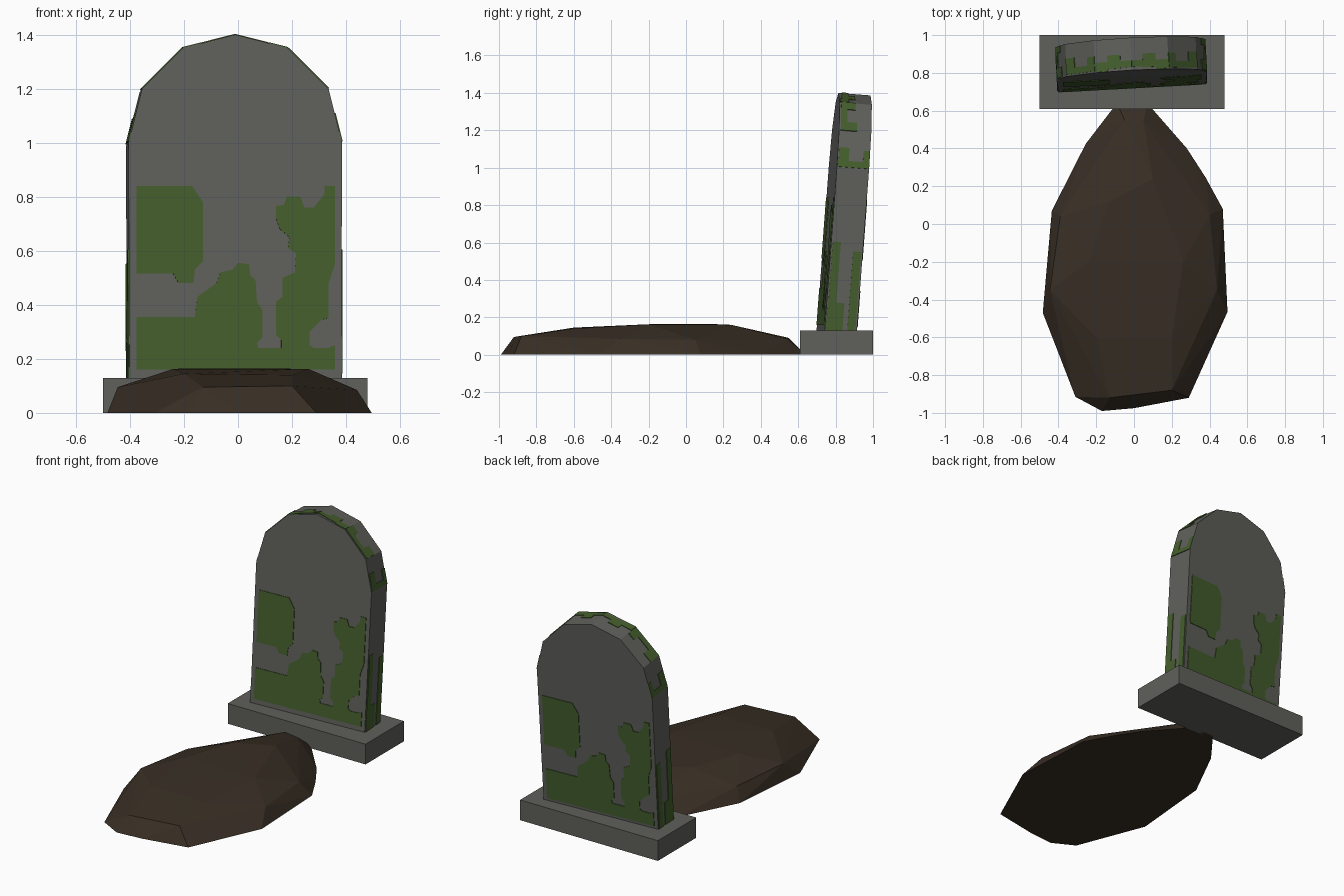
import bpy, bmesh
from mathutils import Vector

if "Cube" in bpy.data.objects:
    bpy.data.objects.remove(bpy.data.objects["Cube"])


def material(name, rgb):
    m = bpy.data.materials.new(name)
    m.diffuse_color = (*rgb, 1)
    m.use_nodes = True
    m.node_tree.nodes["Principled BSDF"].inputs["Base Color"].default_value = m.diffuse_color
    return m


STONE = material("grey stone", (0.115, 0.115, 0.105))
MOSS = material("green moss", (0.058, 0.113, 0.026))
SOIL = material("dark soil", (0.040, 0.028, 0.018))


def finish(bm, name, mat):
    bmesh.ops.recalc_face_normals(bm, faces=bm.faces)
    mesh = bpy.data.meshes.new(name)
    bm.to_mesh(mesh)
    bm.free()
    mesh.materials.append(mat)
    obj = bpy.data.objects.new(name, mesh)
    bpy.context.collection.objects.link(obj)
    return obj


def place(u, d, z):
    """Lean the slab back and turn it slightly (u across, d depth, z up)."""
    return Vector((u - 0.055 * d,
                   0.72 + 0.055 * u + 0.075 * (z - 0.13) + d,
                   z - 0.08 * d))


def prism(bm, outline, d0, d1):
    """Extrude a (u, z) outline through the slab's depth."""
    a = [bm.verts.new(place(u, d0, z)) for u, z in outline]
    b = [bm.verts.new(place(u, d1, z)) for u, z in outline]
    n = len(a)
    caps = [bm.faces.new(a), bm.faces.new(b[::-1])]
    for i in range(n):
        j = (i + 1) % n
        bm.faces.new((a[i], b[i], b[j], a[j]))
    if n > 7:
        bmesh.ops.triangulate(bm, faces=caps)


# Plinth
bm = bmesh.new()
bmesh.ops.create_cube(bm, size=1)
for v in bm.verts:
    v.co = Vector((-0.01 + v.co.x * 0.98, 0.805 + v.co.y * 0.39, 0.065 + v.co.z * 0.13))
finish(bm, "plinth", STONE)

# Headstone slab with a faceted round top
T = 0.172
MID = -0.01
half = [(0.392, 0.125), (0.395, 1.0), (0.345, 1.2), (0.195, 1.35)]
arch = [(MID + u, z) for u, z in half] + [(MID, 1.4)] + [(MID - u, z) for u, z in half[::-1]]
bm = bmesh.new()
prism(bm, arch, 0, T)
finish(bm, "headstone", STONE)

# Moss patches on the front, turned round for the back
patch_a = [(-.376, .84), (-.17, .84), (-.13, .78), (-.13, .56), (-.16, .53), (-.165, .48),
           (-.22, .48), (-.24, .515), (-.376, .515)]
patch_b = [(-.376, .16), (-.376, .355), (-.16, .355), (-.15, .43), (-.08, .48), (-.065, .52),
           (-.02, .53), (0, .555), (.04, .55), (.045, .51), (.065, .49), (.07, .41),
           (.09, .38), (.09, .28), (.07, .26), (.075, .24), (.16, .24), (.16, .27),
           (.14, .29), (.14, .41), (.165, .43), (.165, .5), (.21, .52), (.215, .59),
           (.185, .61), (.19, .65), (.155, .68), (.14, .72), (.14, .765), (.17, .77),
           (.18, .8), (.23, .8), (.245, .76), (.28, .76), (.32, .81), (.32, .84),
           (.358, .84), (.358, .55), (.335, .48), (.335, .35), (.31, .345), (.265, .30),
           (.265, .25), (.28, .24), (.335, .24), (.358, .25), (.358, .16)]
E = 0.004
for name, turn, d0, d1 in (("front_moss", 1, -E, 0.001), ("back_moss", -1, T - 0.001, T + E)):
    bm = bmesh.new()
    for patch in (patch_a, patch_b):
        prism(bm, [(MID + turn * (u - MID), z) for u, z in patch], d0, d1)
    finish(bm, name, MOSS)

# Moss around the edge: per facet, boxes of (start, end) along and (front, back) across
low = [(0.0, .18, .03, .55), (.18, .55, .05, .3), (0.0, .5, .7, .95)]
shoulder = [(.03, .2, .02, 1), (.2, .55, .04, .35), (.2, .5, .8, 1)]
upper = [(0, .3, .05, .55), (.3, .75, .05, .25), (.75, 1, .05, .5)]
crown = [(0, .35, .02, .3), (.35, .7, .08, .5), (.7, 1, .1, .3)]
right = arch[:5]
left = [(2 * MID - u, z) for u, z in right]
bm = bmesh.new()
for side, path in ((1, right), (-1, left)):
    for p, q, boxes in zip(path, path[1:], (low, shoulder, upper, crown)):
        p, q = Vector(p), Vector(q)
        along = (q - p).normalized()
        out = Vector((along.y, -along.x)) * side * E
        for s0, s1, t0, t1 in boxes:
            a, b = p.lerp(q, s0), p.lerp(q, s1)
            prism(bm, [a, b, b + out, a + out], t0 * T, t1 * T)
finish(bm, "edge_moss", MOSS)

# Grave mound: a hull over its ground outline, shoulders and top
ground = [(-.483, -.47), (-.435, .07), (-.255, .425), (-.09, .64), (.07, .64), (.28, .4),
          (.38, .245), (.47, .08), (.495, -.465), (.29, -.92), (0, -.975), (-.17, -.99), (-.31, -.915)]
upper_points = [(-.445, -.35, .095), (.44, -.35, .085), (-.39, .04, .085), (.4, .05, .08),
                (-.24, -.2, .163), (.26, -.2, .163), (-.2, -.6, .145), (.2, -.6, .14),
                (-.13, .12, .165), (.1, .24, .16), (-.05, .55, .09), (.05, .54, .085),
                (-.13, -.92, .095), (.2, -.88, .1)]
bm = bmesh.new()
for co in [(x, y, 0) for x, y in ground] + upper_points:
    bm.verts.new(co)
hull = bmesh.ops.convex_hull(bm, input=bm.verts)
loose = [v for v in bm.verts if not v.link_faces]
bmesh.ops.delete(bm, geom=loose, context='VERTS')
finish(bm, "grave_mound", SOIL)
